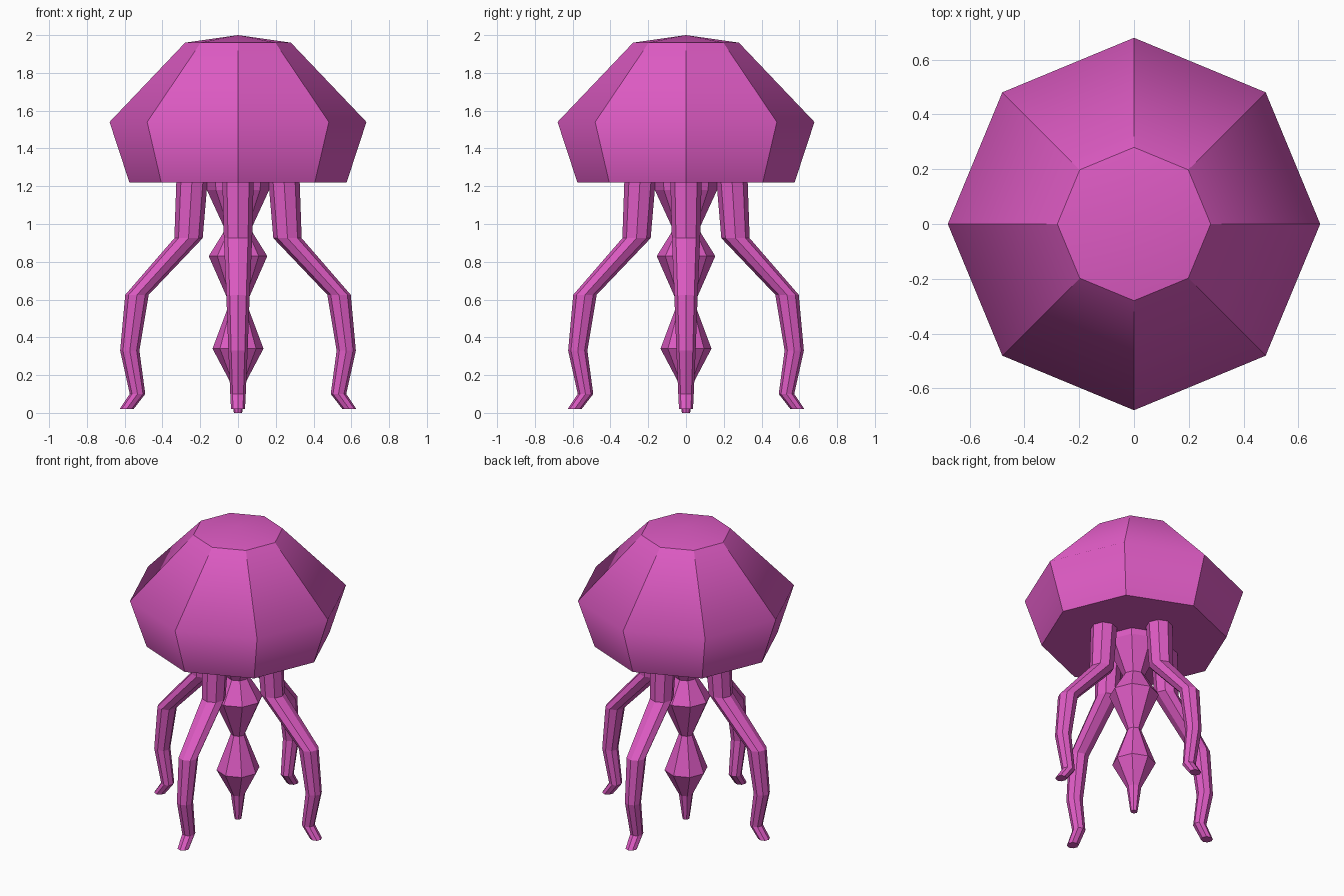
import bpy, bmesh, math

if "Cube" in bpy.data.objects:
    bpy.data.objects.remove(bpy.data.objects["Cube"])

SIDES = 8
pink = bpy.data.materials.new("orchid pink")
pink.diffuse_color = (0.73, 0.104, 0.55, 1)
pink.use_nodes = True
pink.node_tree.nodes["Principled BSDF"].inputs["Base Color"].default_value = pink.diffuse_color


def ringed(name, rings, turn=0.0, soft=False):
    """Loft octagonal rings (offset, radius, z); the offset is turned about z."""
    bm = bmesh.new()
    loops = []
    for off, r, z in rings:
        cx, cy = off * math.cos(turn), off * math.sin(turn)
        loops.append([bm.verts.new((cx + r * math.cos(2 * math.pi * i / SIDES),
                                    cy + r * math.sin(2 * math.pi * i / SIDES), z))
                      for i in range(SIDES)])
    for a, b in zip(loops, loops[1:]):
        for i in range(SIDES):
            j = (i + 1) % SIDES
            bm.faces.new((a[i], a[j], b[j], b[i]))
    caps = [bm.faces.new(loops[0]), bm.faces.new(loops[-1])]
    if soft:
        # raise the crown to a point, shade smoothly down each gore
        top = max(caps, key=lambda f: f.calc_center_median().z)
        crown = bmesh.ops.poke(bm, faces=[top])["verts"][0]
        crown.co.z = 2.0
    bmesh.ops.recalc_face_normals(bm, faces=bm.faces)
    if soft:
        zs = {round(rings[0][2], 3), round(rings[-1][2], 3)}
        for f in bm.faces:
            f.smooth = True
        for e in bm.edges:
            z0, z1 = (round(v.co.z, 3) for v in e.verts)
            gore = z0 != z1 and crown not in e.verts
            e.smooth = not (gore or (z0 == z1 and z0 in zs))
    me = bpy.data.meshes.new(name)
    bm.to_mesh(me)
    bm.free()
    me.materials.append(pink)
    ob = bpy.data.objects.new(name, me)
    bpy.context.collection.objects.link(ob)
    return ob


# Bell
ringed("bell", [(0, 0.575, 1.22), (0, 0.68, 1.54), (0, 0.28, 1.96)], soft=True)

# Central beaded arm
ringed("central_arm", [(0, 0.17, 1.23), (0, 0.165, 1.18), (0, 0.068, 0.97),
                       (0, 0.155, 0.83), (0, 0.045, 0.58), (0, 0.135, 0.34),
                       (0, 0.045, 0.17), (0, 0.022, 0.0)])

# Four bent tentacles
path = [(0.243, 0.083, 1.24), (0.262, 0.075, 0.925), (0.535, 0.062, 0.625),
        (0.573, 0.051, 0.33), (0.532, 0.041, 0.10), (0.590, 0.037, 0.02)]
for n, side in enumerate(("right", "back", "left", "front")):
    ringed(side + "_tentacle", path, n * math.pi / 2)
